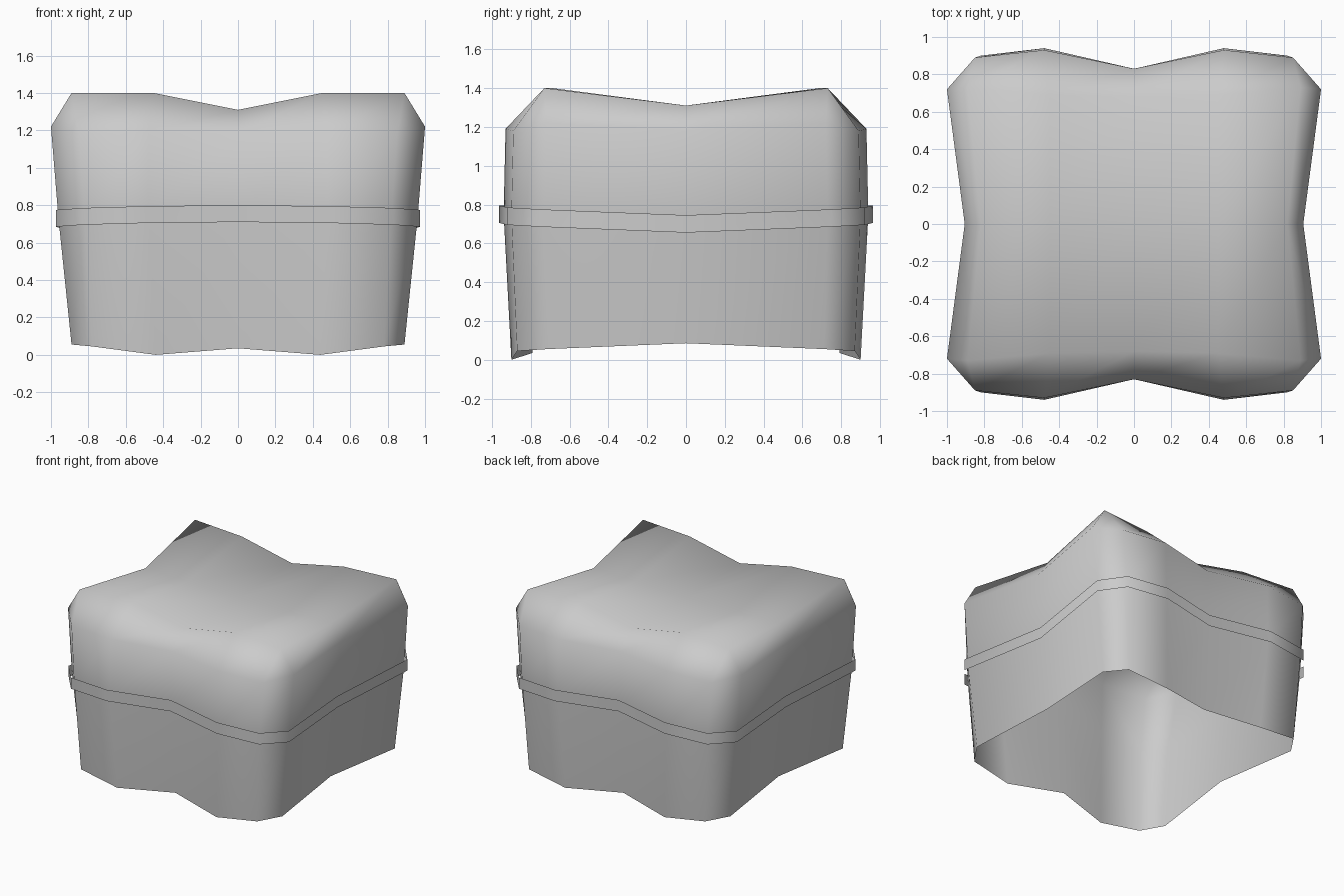
import bpy, bmesh
from mathutils import Vector

cube = bpy.data.objects.get("Cube")
if cube:
    bpy.data.objects.remove(cube, do_unlink=True)

# One plain fabric colour
fabric = bpy.data.materials.new("grey fabric")
fabric.use_nodes = True
grey = (0.6, 0.6, 0.6, 1)
fabric.diffuse_color = grey
fabric.node_tree.nodes["Principled BSDF"].inputs["Base Color"].default_value = grey

# Quarter outlines: side middle, side corner, front corner, front bulge, front middle
hem = [(.82, 0, .085), (.89, .71, .055), (.78, .87, .045), (.44, .9, 0), (0, .79, .035)]
waist = [(.87, 0, .7), (.96, .73, .73), (.82, .9, .74), (.48, .94, .75), (0, .83, .755)]
shoulder = [(.905, 0, 1.18), (1, .72, 1.22), (.85, .89, 1.18), (.48, .93, 1.19), (0, .83, 1.18)]
rim = [(.82, 0, 1.31), (.89, .73, 1.4), (.89, .73, 1.4), (.45, .69, 1.4), (0, .68, 1.31)]


def full_ring(quarter):
    """Mirror a quarter outline in x and y into a closed loop."""
    half = quarter + [(-x, y, z) for x, y, z in quarter[-2::-1]]
    return half + [(x, -y, z) for x, y, z in half[-2:0:-1]]


def loft(bm, quarters):
    """Skin neighbouring rings with quads and return the rings of vertices."""
    rings = [[bm.verts.new(p) for p in full_ring(q)] for q in quarters]
    for low, high in zip(rings, rings[1:]):
        for i in range(len(low)):
            j = (i + 1) % len(low)
            bm.faces.new((low[i], low[j], high[j], high[i]))
    return rings


def finish(bm, name):
    """Weld, shade smooth and add the part to the scene."""
    bmesh.ops.remove_doubles(bm, verts=bm.verts, dist=0.001)
    bmesh.ops.recalc_face_normals(bm, faces=bm.faces)
    for face in bm.faces:
        face.smooth = True
    mesh = bpy.data.meshes.new(name)
    bm.to_mesh(mesh)
    bm.free()
    mesh.materials.append(fabric)
    obj = bpy.data.objects.new(name, mesh)
    bpy.context.collection.objects.link(obj)
    return obj


# Cover: open at the hem, closed by a sagging top
bm = bmesh.new()
top = loft(bm, [hem, waist, shoulder, rim])[-1]
back = [top[i] for i in (1, 3, 4, 5, 7)]
front = [top[i] for i in (15, 13, 12, 11, 9)]
sag = [bm.verts.new((x, 0, z)) for x, z in ((.45, 1.3), (0, 1.29), (-.45, 1.3))]
middle = [top[0], *sag, top[8]]
for a, b in ((back, middle), (middle, front)):
    for i in range(4):
        bm.faces.new((a[i], a[i + 1], b[i + 1], b[i]))
finish(bm, "cushion_cover")

# Band: a thin strip wrapped around the waist
bm = bmesh.new()
loft(bm, [[(x * 1.015, y * 1.025, z + rise) for x, y, z in waist] for rise in (-.045, .045)])
finish(bm, "waist_band")
